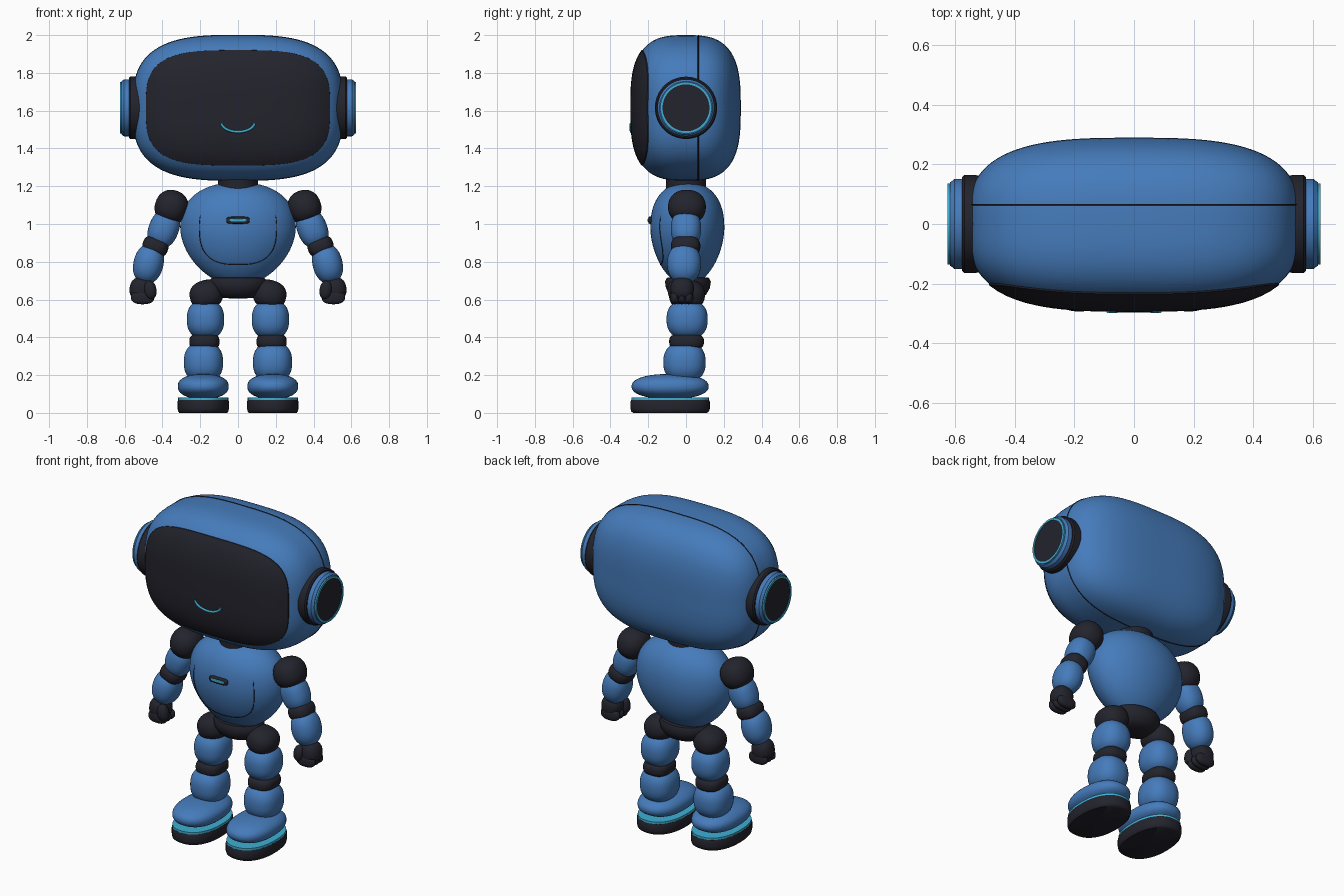
import bpy, bmesh, math
from mathutils import Matrix, Vector

if "Cube" in bpy.data.objects:
    bpy.data.objects.remove(bpy.data.objects["Cube"])


def material(name, r, g, b):
    m = bpy.data.materials.new(name)
    m.use_nodes = True
    m.diffuse_color = (r, g, b, 1)
    m.node_tree.nodes["Principled BSDF"].inputs["Base Color"].default_value = (r, g, b, 1)
    return m


BLUE = material("shell_blue", 0.06, 0.2, 0.5)
DARK = material("joint_charcoal", 0.017, 0.017, 0.026)
CYAN = material("glow_cyan", 0.05, 0.43, 0.65)


def finish(name, bm, mat, matrix=Matrix()):
    bmesh.ops.remove_doubles(bm, verts=bm.verts, dist=1e-5)
    bm.transform(matrix)
    bmesh.ops.recalc_face_normals(bm, faces=bm.faces)
    mesh = bpy.data.meshes.new(name)
    bm.to_mesh(mesh)
    bm.free()
    mesh.materials.append(mat)
    mesh.shade_smooth()
    mesh.set_sharp_from_angle(angle=math.radians(40))
    obj = bpy.data.objects.new(name, mesh)
    bpy.context.collection.objects.link(obj)
    return obj


def blob(name, loc, half, mat, power=2.0, tilt=0.0, cuts=11):
    """Rounded solid: a gridded cube inflated to a superellipsoid, tilted about y."""
    bm = bmesh.new()
    bmesh.ops.create_cube(bm, size=2)
    bmesh.ops.subdivide_edges(bm, edges=bm.edges, cuts=cuts, use_grid_fill=True)
    for v in bm.verts:
        p = Vector([math.tan(c * math.pi / 4) for c in v.co])
        v.co = p / sum(abs(c) ** power for c in p) ** (1 / power)
    mat4 = Matrix.Translation(loc) @ Matrix.Rotation(tilt, 4, "Y") @ Matrix.Diagonal((*half, 1))
    return finish(name, bm, mat, mat4)


def oval(angle, power):
    c, s = math.cos(angle), math.sin(angle)
    k = (abs(c) ** power + abs(s) ** power) ** (-1 / power)
    return c * k, s * k


def lathe(name, profile, mat, matrix=Matrix(), power=2.0, steps=64):
    """Sweep (radius, height) points around z along a round or squarish oval."""
    bm = bmesh.new()
    rings = []
    for r, h in profile:
        ring = [oval(math.tau * i / steps, power) for i in range(steps)]
        rings.append([bm.verts.new((r * x, r * y, h)) for x, y in ring])
    for a, b in zip(rings, rings[1:]):
        for i in range(steps):
            j = (i + 1) % steps
            bm.faces.new((a[i], a[j], b[j], b[i]))
    return finish(name, bm, mat, matrix)


def tube(name, points, radius, mat, closed=False):
    curve = bpy.data.curves.new(name, "CURVE")
    curve.dimensions = "3D"
    curve.bevel_depth = radius
    curve.bevel_resolution = 2
    curve.use_fill_caps = True
    line = curve.splines.new("POLY")
    line.points.add(len(points) - 1)
    for p, co in zip(line.points, points):
        p.co = (*co, 1)
    line.use_cyclic_u = closed
    curve.materials.append(mat)
    obj = bpy.data.objects.new(name, curve)
    bpy.context.collection.objects.link(obj)
    return obj


# Head shell
HEAD = Vector((0.557, 0.29, 0.385))
HEAD_Z, HEAD_POWER = 1.615, 3.0
blob("head", (0, 0, HEAD_Z), HEAD, BLUE, HEAD_POWER, cuts=31)


def head_front(x, z):
    rest = 1 - abs(x / HEAD.x) ** HEAD_POWER - abs(z / HEAD.z) ** HEAD_POWER
    return -HEAD.y * max(rest, 0) ** (1 / HEAD_POWER)


# Face visor following the front of the head, with its rim sunk into the shell
bm = bmesh.new()
steps, rings = 96, []
for t, lift in [(i / 16, 0.005) for i in range(17)] + [(1.004, -0.015)]:
    ring = []
    for i in range(steps):
        ox, oz = oval(math.tau * i / steps, 3.4)
        x, z = 0.487 * ox * t, 0.305 * oz * t
        ring.append(bm.verts.new((x, head_front(x, z) - lift, z + HEAD_Z)))
    rings.append(ring)
for a, b in zip(rings, rings[1:]):
    for i in range(steps):
        j = (i + 1) % steps
        bm.faces.new((a[i], a[j], b[j], b[i]))
finish("face_visor", bm, DARK)

# Smile
smile = []
for i in range(25):
    u = i / 12 - 1
    x, z = 0.088 * math.sin(u * 1.45), 1.538 - 0.05 * math.cos(u * 1.45)
    smile.append((x, head_front(x, z - HEAD_Z) - 0.004, z))
tube("smile", smile, 0.007, CYAN)

# Seam around the head
seam_y = 0.065
grow = (1 - (seam_y / HEAD.y) ** HEAD_POWER) ** (1 / HEAD_POWER)
seam = []
for i in range(128):
    ox, oz = oval(math.tau * i / 128, HEAD_POWER)
    seam.append((HEAD.x * grow * ox, seam_y, HEAD_Z + HEAD.z * grow * oz))
tube("head_seam", seam, 0.003, DARK, closed=True)

# Neck and pelvis
lathe("neck", [(0, 1.15), (0.105, 1.15), (0.105, 1.26), (0, 1.26)], DARK)
lathe("pelvis", [(0, 0.605), (0.08, 0.608), (0.12, 0.625), (0.145, 0.66), (0.152, 0.695),
                 (0.14, 0.715), (0, 0.73)], DARK,
      Matrix.Translation((0, 0.01, 0)) @ Matrix.Diagonal((1, 0.8, 1, 1)))

# Egg-shaped torso
WAIST, WIDTH, DEPTH, TORSO_Y = 0.98, 0.306, 0.64, 0.007


def torso_radius(z):
    d, n = ((z - WAIST) / 0.24, 2.3) if z > WAIST else ((WAIST - z) / 0.31, 1.8)
    return WIDTH * max(1 - d ** n, 0) ** (1 / n)


def torso_front(x, z):
    return TORSO_Y - DEPTH * math.sqrt(max(torso_radius(z) ** 2 - x * x, 0))


levels = [0.945 - 0.275 * math.cos(math.pi * i / 40) for i in range(41)]
lathe("torso", [(torso_radius(z), z) for z in levels], BLUE,
      Matrix.Translation((0, TORSO_Y, 0)) @ Matrix.Diagonal((1, DEPTH, 1, 1)))

# Chest panel line, open at the top
panel = []
for i in range(61):
    a = math.radians(150 + 240 * i / 60)
    ox, oz = oval(a, 2.8)
    x, z = 0.205 * ox, 0.99 + 0.205 * oz
    if z < 1.13:
        panel.append((x * (1 - 0.5 * max(z - 1.0, 0)), torso_front(x, z), z))
tube("chest_panel_line", panel, 0.0025, DARK)

# Chest light
blob("chest_light_frame", (0, -0.188, 1.02), (0.062, 0.012, 0.019), DARK, 4)
blob("chest_light", (0, -0.199, 1.02), (0.045, 0.004, 0.008), CYAN, 4)

for side, s in (("left", 1), ("right", -1)):
    def part(name, loc, half, mat, power=2.0, tilt=0.0):
        blob(f"{side}_{name}", (s * loc[0], *loc[1:]), half, mat, power, -s * tilt)

    # Ear: stacked turned discs facing sideways
    ear = Matrix.Translation((0, 0, HEAD_Z)) @ Matrix.Rotation(s * math.pi / 2, 4, "Y")
    lathe(f"{side}_ear_base", [(0, 0.45), (0.155, 0.45), (0.165, 0.54), (0.165, 0.57),
                               (0.158, 0.578), (0, 0.578)], DARK, ear)
    lathe(f"{side}_ear_cup", [(0, 0.56), (0.151, 0.56), (0.151, 0.604), (0.145, 0.611),
                              (0.14, 0.618), (0, 0.618)], BLUE, ear)
    lathe(f"{side}_ear_glow", [(0.124, 0.61), (0.136, 0.61), (0.136, 0.626),
                               (0.124, 0.626), (0.124, 0.61)], CYAN, ear)
    lathe(f"{side}_ear_cap", [(0, 0.6), (0.125, 0.6), (0.125, 0.622), (0, 0.622)], DARK, ear)

    # Arm
    part("shoulder", (0.352, 0.005, 1.09), (0.088, 0.1, 0.09), DARK, 2.2, 0.35)
    part("upper_arm", (0.393, 0, 0.975), (0.079, 0.08, 0.105), BLUE, 2.3, 0.38)
    part("elbow", (0.437, -0.002, 0.882), (0.069, 0.078, 0.05), DARK, 2.6, 0.36)
    part("forearm", (0.474, -0.01, 0.79), (0.079, 0.09, 0.107), BLUE, 2.2, 0.25)

    # Fist
    part("palm", (0.512, -0.02, 0.655), (0.062, 0.062, 0.062), DARK, 2.4, 0.15)
    for i in range(3):
        part(f"finger_{i + 1}", (0.505, 0.015 - 0.037 * i, 0.612), (0.062, 0.024, 0.037), DARK, 2.4)
    part("thumb", (0.465, -0.065, 0.65), (0.033, 0.032, 0.05), DARK, 2.2, -0.15)

    # Leg
    part("hip", (0.168, 0.005, 0.625), (0.088, 0.095, 0.078), DARK, 2.3, -0.3)
    part("thigh", (0.172, 0.006, 0.495), (0.099, 0.109, 0.105), BLUE, 2.4)
    part("knee", (0.178, 0.003, 0.377), (0.08, 0.092, 0.046), DARK, 2.8)
    part("shin", (0.183, -0.008, 0.268), (0.104, 0.112, 0.108), BLUE, 2.4)

    # Shoe: upper, glowing welt and sole
    part("shoe_upper", (0.184, -0.084, 0.14), (0.135, 0.204, 0.066), BLUE, 2.3)
    foot = Matrix.Translation((s * 0.184, -0.084, 0)) @ Matrix.Diagonal((0.136, 0.21, 1, 1))
    lathe(f"{side}_shoe_welt", [(0, 0.06), (0.975, 0.06), (0.975, 0.081), (0, 0.081)],
          CYAN, foot, 2.3)
    lathe(f"{side}_shoe_sole", [(0, 0), (0.93, 0), (0.98, 0.008), (1, 0.022), (1, 0.06),
                                (0.98, 0.068), (0, 0.068)], DARK, foot, 2.3)
